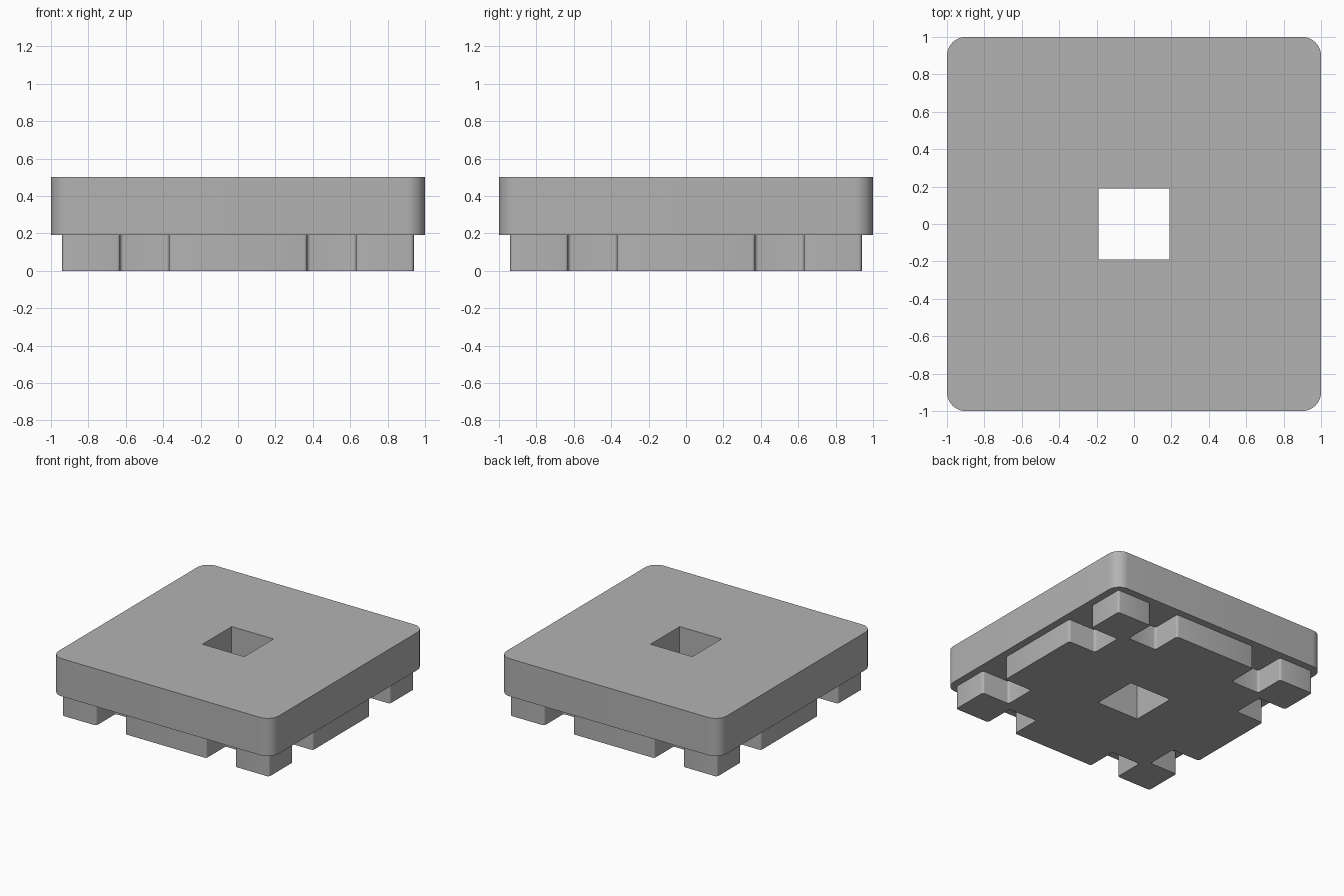
import bpy
import bmesh
from math import radians
from mathutils import Matrix, Vector

cube = bpy.data.objects.get("Cube")
if cube:
    bpy.data.objects.remove(cube, do_unlink=True)

# Single plain grey
grey = bpy.data.materials.new("plain grey")
grey.use_nodes = True
colour = (0.45, 0.45, 0.45, 1)
grey.diffuse_color = colour
grey.node_tree.nodes["Principled BSDF"].inputs["Base Color"].default_value = colour


def prism(name, outline, z0, z1, radius=0, segments=1):
    """Extrude an outline upwards and round its vertical edges."""
    bm = bmesh.new()
    face = bm.faces.new([bm.verts.new((x, y, z0)) for x, y in outline])
    top = bmesh.ops.extrude_face_region(bm, geom=[face])["geom"]
    moved = [v for v in top if isinstance(v, bmesh.types.BMVert)]
    bmesh.ops.translate(bm, verts=moved, vec=(0, 0, z1 - z0))
    if radius:
        upright = [e for e in bm.edges
                   if abs(e.verts[0].co.z - e.verts[1].co.z) > 0.01]
        bmesh.ops.bevel(bm, geom=upright, offset=radius, segments=segments,
                        profile=0.5, affect="EDGES")
    bmesh.ops.recalc_face_normals(bm, faces=bm.faces[:])
    mesh = bpy.data.meshes.new(name)
    bm.to_mesh(mesh)
    bm.free()
    mesh.materials.append(grey)
    obj = bpy.data.objects.new(name, mesh)
    bpy.context.collection.objects.link(obj)
    return obj


def four_sided(side):
    """Repeat the points of one side around all four sides."""
    points = []
    for k in range(4):
        turn = Matrix.Rotation(radians(90 * k), 2)
        points += [tuple(turn @ Vector(p)) for p in side]
    return points


BASE, SLAB, HOLE = 0.94, 1.0, 0.19
STEP, TOP = 0.19, 0.5
NEAR, FAR, DEEP = 0.37, 0.63, 0.69

# Rounded upper slab
slab = prism("upper_slab", four_sided([(-SLAB, -SLAB)]), STEP, TOP, 0.1, 10)

# Lower plate with two square notches in each side
side = [(-BASE, -BASE),
        (-FAR, -BASE), (-FAR, -DEEP), (-NEAR, -DEEP), (-NEAR, -BASE),
        (NEAR, -BASE), (NEAR, -DEEP), (FAR, -DEEP), (FAR, -BASE)]
base = prism("notched_base", four_sided(side), 0, STEP, 0.018, 4)

# Square hole through both parts
cutter = prism("hole_cutter", four_sided([(-HOLE, -HOLE)]), -0.2, TOP + 0.2)
cutter.hide_render = True
for obj in (slab, base):
    bpy.ops.object.select_all(action="DESELECT")
    obj.select_set(True)
    bpy.context.view_layer.objects.active = obj
    cut = obj.modifiers.new("square hole", "BOOLEAN")
    cut.operation = "DIFFERENCE"
    cut.solver = "EXACT"
    cut.object = cutter
    bpy.ops.object.modifier_apply(modifier=cut.name)
    bpy.ops.object.shade_smooth_by_angle(angle=radians(30))
bpy.data.objects.remove(cutter, do_unlink=True)
